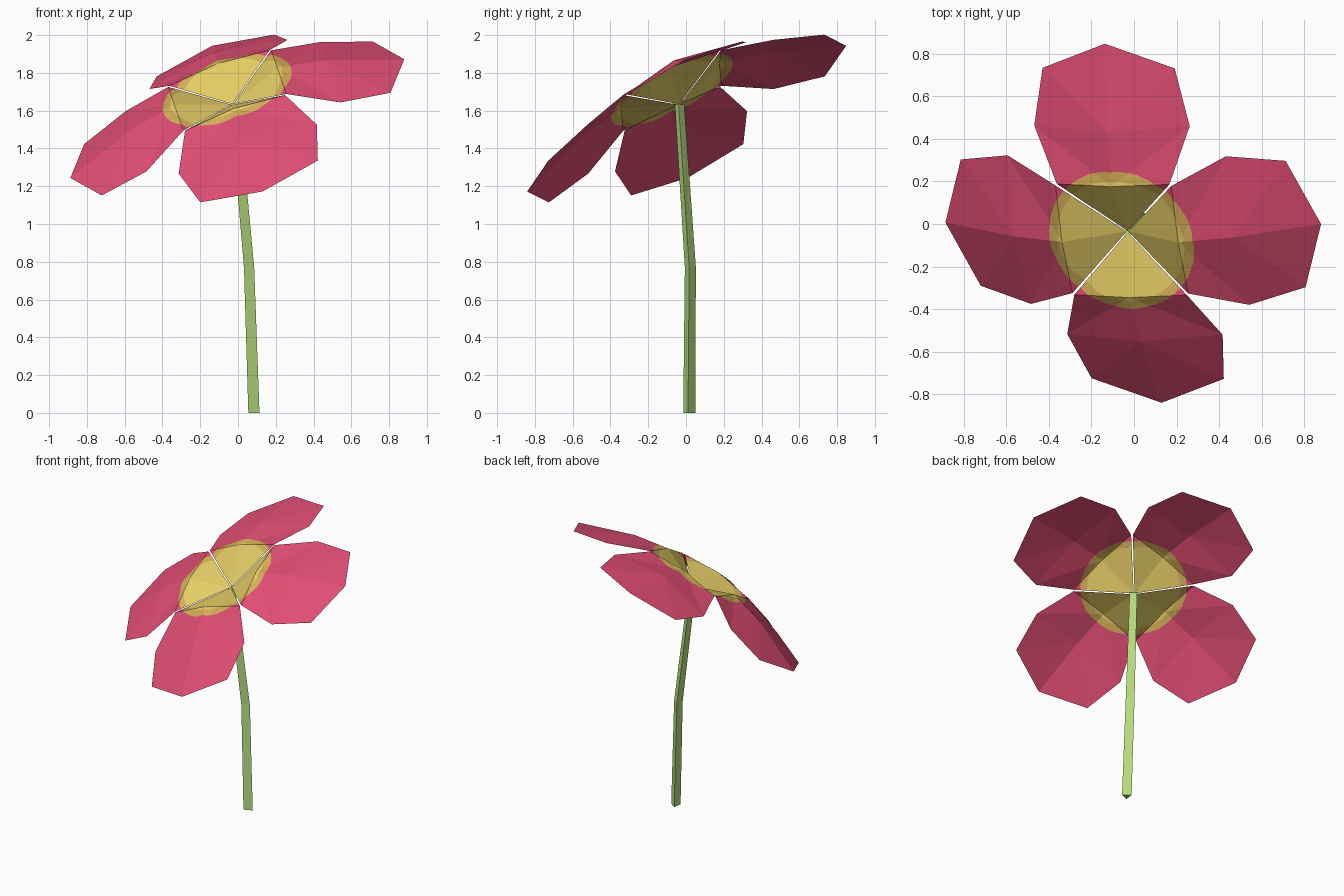
import bpy, bmesh, math
from mathutils import Vector, Matrix

if "Cube" in bpy.data.objects:
    bpy.data.objects.remove(bpy.data.objects["Cube"])


def material(name, rgb):
    lin = [((c / 255 + 0.055) / 1.055) ** 2.4 for c in rgb]
    m = bpy.data.materials.new(name)
    m.diffuse_color = (*lin, 1)
    m.use_nodes = True
    m.node_tree.nodes["Principled BSDF"].inputs["Base Color"].default_value = m.diffuse_color
    return m


PINK = material("petal pink", (226, 78, 116))
YELLOW = material("centre yellow", (230, 206, 102))
RIM = material("centre rim", (214, 176, 88))
GREEN = material("stem green", (182, 222, 126))


def finish(bm, name, mats):
    me = bpy.data.meshes.new(name)
    bm.to_mesh(me)
    bm.free()
    for m in mats:
        me.materials.append(m)
    ob = bpy.data.objects.new(name, me)
    bpy.context.collection.objects.link(ob)
    return ob


# Tilted frame of the flower head
U = Vector((0.942, -0.004, 0.335)).normalized()
V = Vector((-0.163, 0.903, 0.405))
V = (V - U * V.dot(U)).normalized()
N = U.cross(V)
HEAD = Matrix((U, V, N)).transposed().to_4x4()
HEAD.translation = (-0.057, -0.073, 1.707)

# One half of a petal: ridge points and side points from centre to tip
CENTRE = (0, 0.004, -0.087)
RIDGE = [(0, 0.290, 0.028), (0, 0.545, -0.027), (0, 0.938, -0.176)]
SIDE = [(0.281, 0.289, 0.0), (0.388, 0.545, -0.102), (0.330, 0.811, -0.175)]


def cut_circle(bm, radius, index, sides=28):
    """Cut a round patch into the sheet and give it a colour."""
    inside = list(bm.faces)
    for i in range(sides):
        a = math.tau * i / sides
        d = Vector((math.cos(a), math.sin(a), 0))
        geom = set(inside)
        for f in inside:
            geom.update(f.edges)
            geom.update(f.verts)
        res = bmesh.ops.bisect_plane(bm, geom=list(geom), dist=1e-6,
                                     plane_co=d * radius, plane_no=d)
        faces = {g for g in res["geom"] if isinstance(g, bmesh.types.BMFace)}
        faces.update(f for f in inside if f.is_valid)
        inside = [f for f in faces if f.calc_center_median().dot(d) < radius]
    for f in inside:
        f.material_index = index


def petal(name, turn):
    bm = bmesh.new()
    c = bm.verts.new(CENTRE)
    ridge = [bm.verts.new(p) for p in RIDGE]
    for s in (1, -1):
        side = [bm.verts.new((s * x, y, z)) for x, y, z in SIDE]
        tris = [(c, side[0], ridge[0]),
                (ridge[0], side[0], side[1]), (ridge[0], side[1], ridge[1]),
                (ridge[1], side[1], side[2]), (ridge[1], side[2], ridge[2])]
        for t in tris:
            bm.faces.new(t if s > 0 else t[::-1])
    cut_circle(bm, 0.357, 1)
    cut_circle(bm, 0.312, 2)
    bm.transform(HEAD @ Matrix.Rotation(turn, 4, 'Z'))
    finish(bm, name, [PINK, RIM, YELLOW])


for i, n in enumerate(("back", "left", "front", "right")):
    petal(n + "_petal", i * math.pi / 2)

# Three-sided bent stem
bm = bmesh.new()
rings = []
for x, y, z, r in ((0.077, 0.015, 0, 0.037), (0.052, 0.021, 0.77, 0.034),
                   (-0.024, -0.036, 1.632, 0.029)):
    rings.append([bm.verts.new((x + r * math.cos(math.radians(a)),
                                y + r * math.sin(math.radians(a)), z))
                  for a in (113, 233, 353)])
for lo, hi in zip(rings, rings[1:]):
    for k in range(3):
        j = (k + 1) % 3
        bm.faces.new((lo[k], lo[j], hi[j], hi[k]))
bm.faces.new(rings[0][::-1])
bm.faces.new(rings[-1])
finish(bm, "stem", [GREEN])
